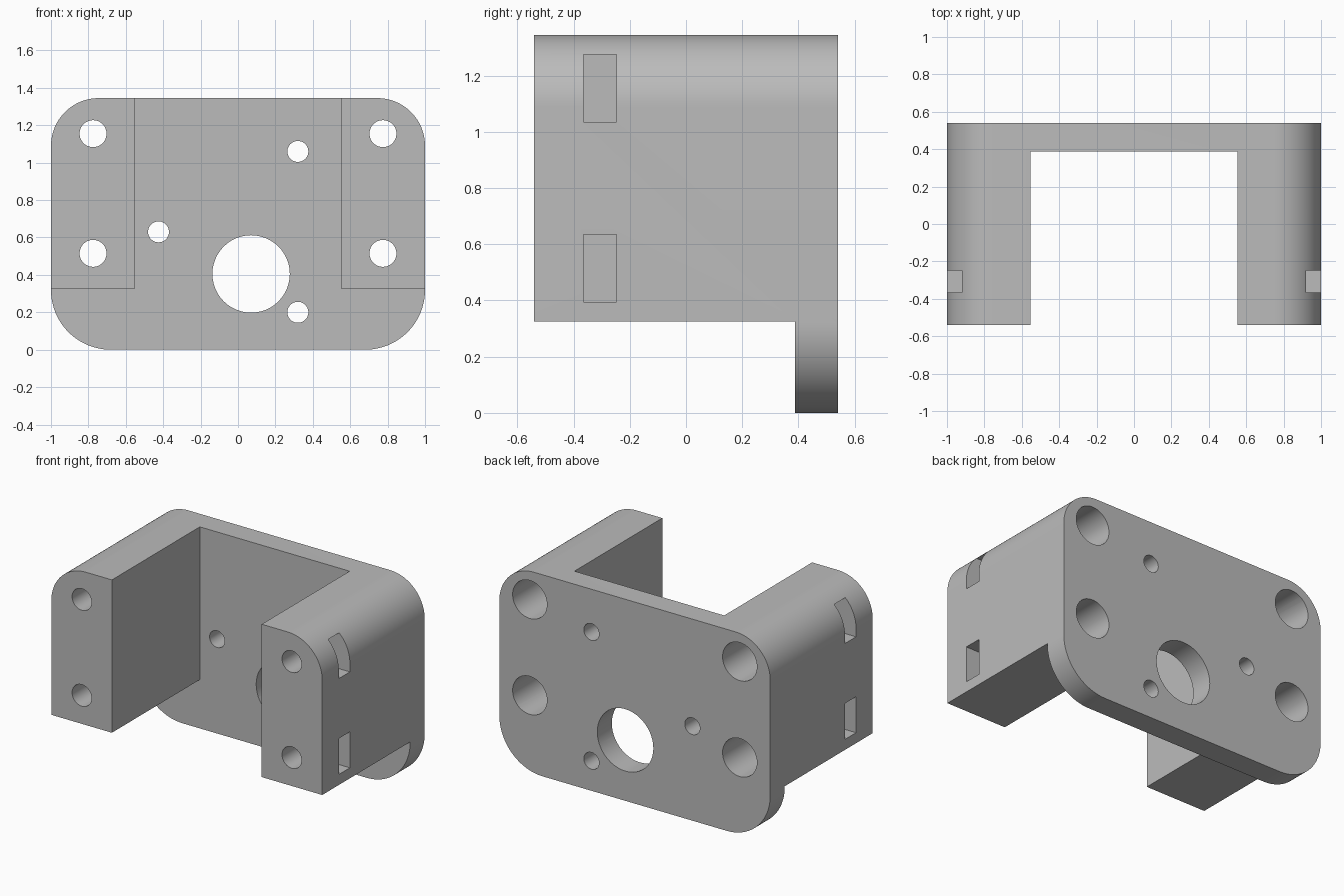
import bpy, bmesh, math
from mathutils import Matrix

cube = bpy.data.objects.get("Cube")
if cube:
    bpy.data.objects.remove(cube, do_unlink=True)

HEIGHT, FRONT, BACK = 1.345, -0.54, 0.54
PLATE_FRONT, ARM_INNER, ARM_BOTTOM = 0.387, 0.553, 0.325
SCREW_X, SCREW_Z = 0.775, (0.515, 1.155)

grey = bpy.data.materials.new("plain_grey")
grey.use_nodes = True
colour = (0.5, 0.5, 0.5, 1)
grey.diffuse_color = colour
grey.node_tree.nodes["Principled BSDF"].inputs["Base Color"].default_value = colour


def make_object(name, bm):
    bmesh.ops.recalc_face_normals(bm, faces=bm.faces)
    mesh = bpy.data.meshes.new(name)
    bm.to_mesh(mesh)
    bm.free()
    obj = bpy.data.objects.new(name, mesh)
    bpy.context.collection.objects.link(obj)
    return obj


def rounded_block(name, top_radius, bottom_radius, steps=24):
    """Rounded rectangle in the xz plane, extruded from front to back."""
    corners = [(1, HEIGHT, top_radius), (-1, HEIGHT, top_radius),
               (-1, 0, bottom_radius), (1, 0, bottom_radius)]
    bm = bmesh.new()
    ring = []
    for quarter, (x, z, r) in enumerate(corners):
        cx = x - math.copysign(r, x)
        cz = z - r if z else r
        for i in range(steps + 1):
            a = (quarter + i / steps) * math.pi / 2
            ring.append(bm.verts.new((cx + r * math.cos(a), FRONT, cz + r * math.sin(a))))
    face = bm.faces.new(ring)
    extruded = bmesh.ops.extrude_face_region(bm, geom=[face])["geom"]
    moved = [g for g in extruded if isinstance(g, bmesh.types.BMVert)]
    bmesh.ops.translate(bm, verts=moved, vec=(0, BACK - FRONT, 0))
    return make_object(name, bm)


def box(low, high):
    bm = bmesh.new()
    size = [h - l for l, h in zip(low, high)]
    mid = [(h + l) / 2 for l, h in zip(low, high)]
    bmesh.ops.create_cube(bm, size=1, matrix=Matrix.Translation(mid) @ Matrix.Diagonal((*size, 1)))
    return make_object("cutter", bm)


def bore(x, z, radius, y0, y1):
    bm = bmesh.new()
    place = Matrix.Translation((x, (y0 + y1) / 2, z)) @ Matrix.Rotation(math.pi / 2, 4, "X")
    bmesh.ops.create_cone(bm, cap_ends=True, segments=48, radius1=radius, radius2=radius,
                          depth=y1 - y0, matrix=place)
    return make_object("cutter", bm)


def cut(target, cutter):
    cutter.hide_render = True
    mod = target.modifiers.new("cut", "BOOLEAN")
    mod.operation, mod.solver, mod.object = "DIFFERENCE", "EXACT", cutter
    bpy.context.view_layer.objects.active = target
    bpy.ops.object.modifier_apply(modifier=mod.name)
    bpy.data.objects.remove(cutter, do_unlink=True)


# Solid block, opened between and below the arms to leave plate and arms
bracket = rounded_block("motor_bracket", 0.255, 0.32)
cut(bracket, box((-ARM_INNER, -1, -1), (ARM_INNER, PLATE_FRONT, 2)))
cut(bracket, box((-2, -1, -1), (2, PLATE_FRONT, ARM_BOTTOM)))

# Long screw holes, counterbores from the back and nut slots from the sides
for side in (-1, 1):
    for z in SCREW_Z:
        x = side * SCREW_X
        cut(bracket, bore(x, z, 0.072, -1, 1))
        cut(bracket, bore(x, z, 0.127, 0.0, 1))
        inner, outer = sorted((side * 0.655, side * 1.2))
        cut(bracket, box((inner, -0.365, z - 0.12), (outer, -0.248, z + 0.12)))

# Shaft opening and three small mounting holes in the plate
for x, z, r in ((0.07, 0.405, 0.207), (0.32, 1.06, 0.056),
                (-0.425, 0.63, 0.056), (0.32, 0.2, 0.056)):
    cut(bracket, bore(x, z, r, 0.2, 1))

# Finish
bracket.data.materials.clear()
bracket.data.materials.append(grey)
for poly in bracket.data.polygons:
    poly.material_index = 0
bpy.ops.object.select_all(action="DESELECT")
bracket.select_set(True)
bpy.context.view_layer.objects.active = bracket
bpy.ops.object.shade_smooth_by_angle(angle=math.radians(30))
